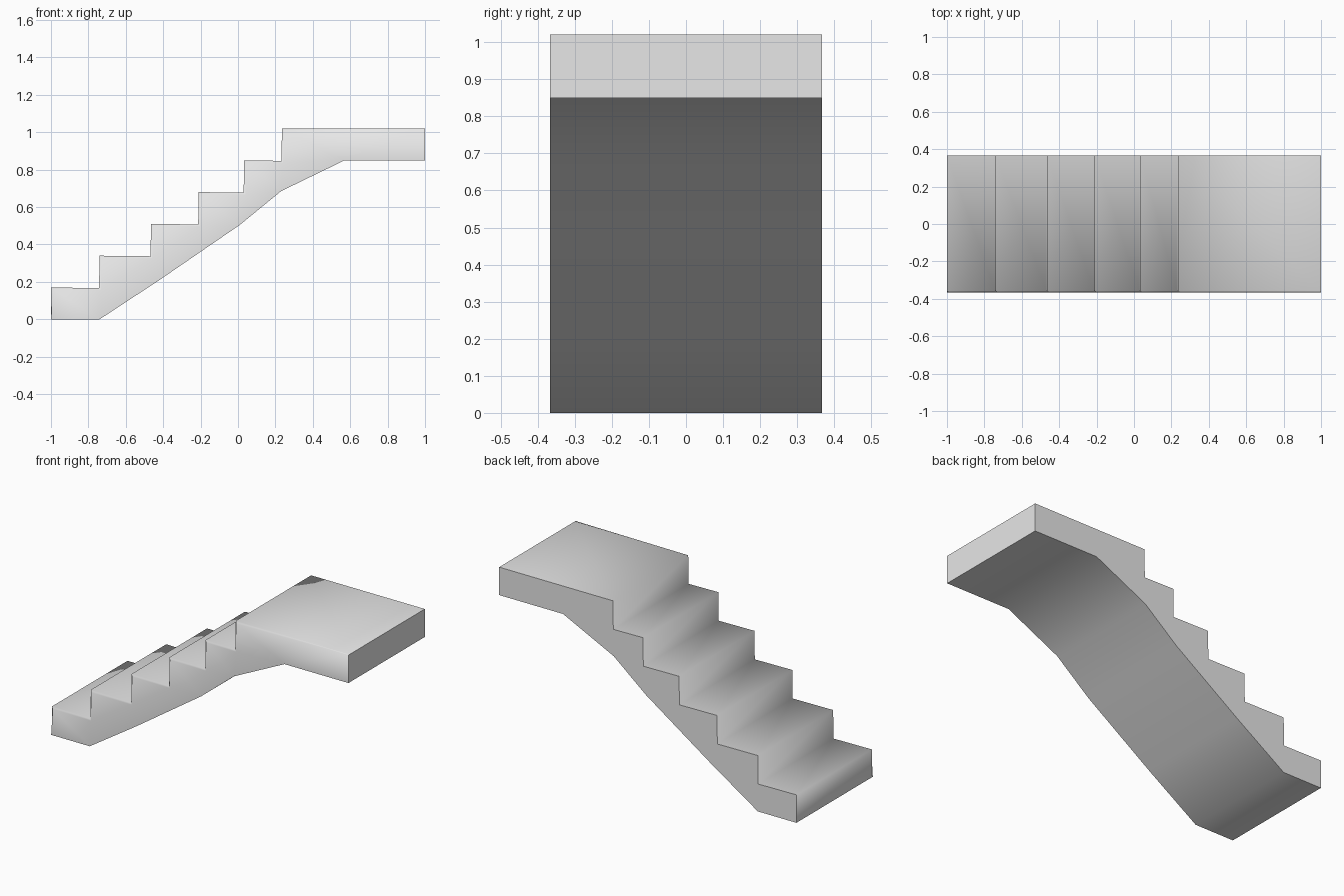
import bpy, bmesh

cube = bpy.data.objects.get("Cube")
if cube:
    bpy.data.objects.remove(cube, do_unlink=True)

HALF_DEPTH = 0.367
BEVEL = 0.01
RISE = 0.17
HEIGHT = 1.02

# One flat colour
stone = bpy.data.materials.new("light_grey_stone")
stone.use_nodes = True
grey = (0.8, 0.8, 0.8, 1)
stone.diffuse_color = grey
stone.node_tree.nodes["Principled BSDF"].inputs["Base Color"].default_value = grey

# Side profile: steps up to the landing, then the sloping underside
riser_x = [-1, -0.74, -0.465, -0.21, 0.033, 0.235]
upper = [(-1, 0)]
for i, x in enumerate(riser_x):
    if i:
        upper.append((x - 0.003, i * RISE - 0.003))
    upper.append((x, (i + 1) * RISE))
upper.append((1, HEIGHT))
under = [(1, 0.85), (0.57, 0.85), (0.23, 0.685), (0.01, 0.505),
         (-0.42, 0.21), (-0.74, 0)]
profile = upper + under
n_upper = len(upper)


def eased(i):
    """Pull the step outline in a little for the worn front edge."""
    x, z = profile[i]
    if 0 < i < n_upper - 1:
        return x + BEVEL, z - BEVEL
    return x, z


bm = bmesh.new()
back = [bm.verts.new((x, HALF_DEPTH, z)) for x, z in profile]
rim = [bm.verts.new((x, BEVEL - HALF_DEPTH, z)) for x, z in profile]
front = [bm.verts.new((eased(i)[0], -HALF_DEPTH, eased(i)[1]))
         for i in range(len(profile))]

# Treads, risers, underside and the eased front edge
n = len(profile)
for a, b in ((back, rim), (rim, front)):
    for i in range(n):
        j = (i + 1) % n
        bm.faces.new((a[i], a[j], b[j], b[i]))
back_face = bm.faces.new(back)
front_face = bm.faces.new(front)
bmesh.ops.recalc_face_normals(bm, faces=bm.faces[:])
for face in bm.faces:
    face.smooth = True

# Crisp edges: back outline, underside outline and both ends
for edge in back_face.edges:
    edge.smooth = False
for i in range(n_upper - 1, n):
    bm.edges.get((front[i], front[(i + 1) % n])).smooth = False
for i in (0, n_upper - 1, n_upper):
    for a, b in ((back, rim), (rim, front)):
        bm.edges.get((a[i], b[i])).smooth = False
bm.edges.get((front[n_upper - 1], front[n_upper])).smooth = False
bmesh.ops.triangulate(bm, faces=[back_face, front_face])

mesh = bpy.data.meshes.new("staircase")
bm.to_mesh(mesh)
bm.free()
mesh.materials.append(stone)
stairs = bpy.data.objects.new("staircase", mesh)
bpy.context.collection.objects.link(stairs)
